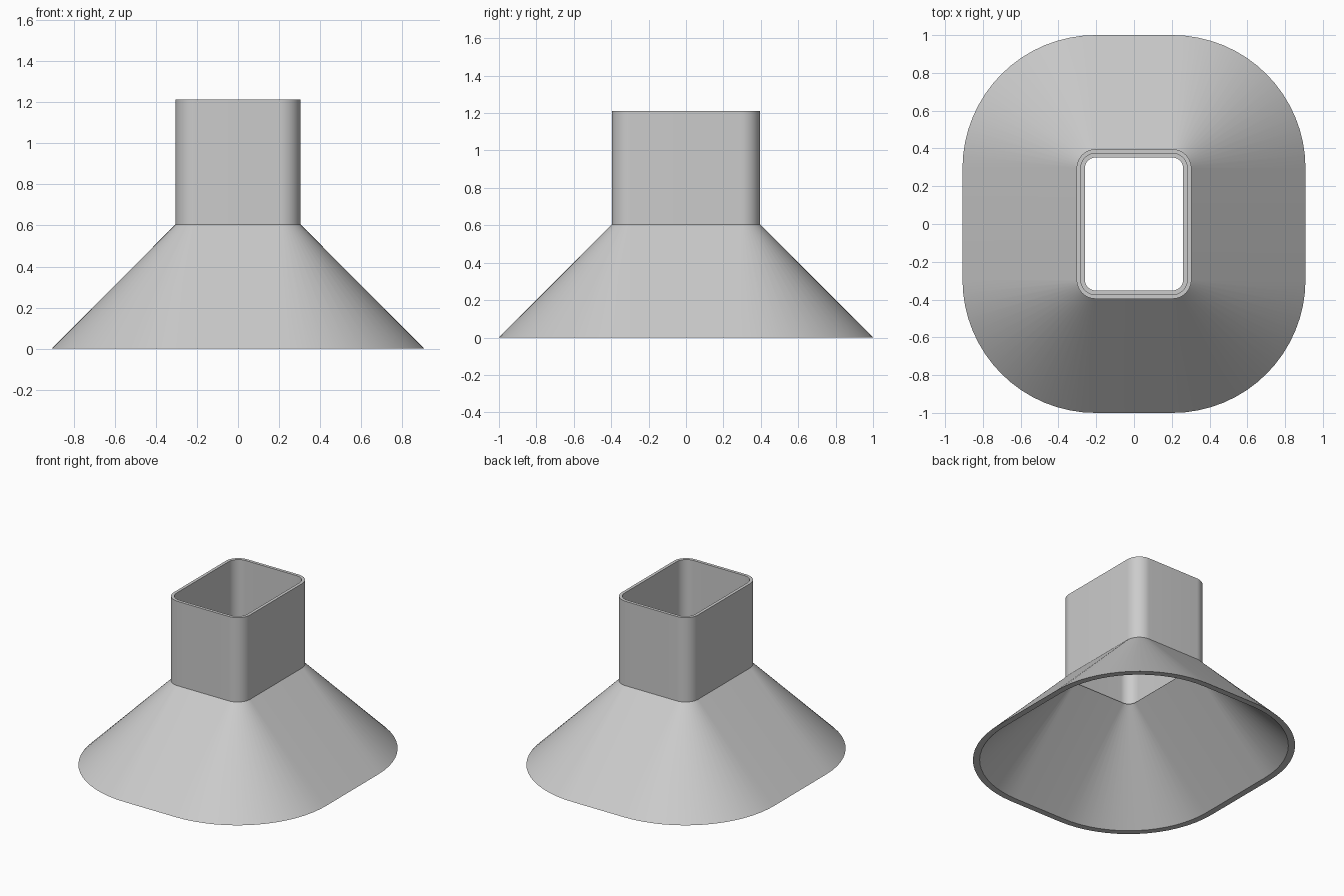
import bpy
import bmesh
from math import cos, sin, pi, radians

cube = bpy.data.objects.get("Cube")
if cube:
    bpy.data.objects.remove(cube, do_unlink=True)

# Every outline is the same core rectangle grown by a corner radius
CORE_X, CORE_Y = 0.203, 0.295
CORNER_STEPS = 16

grey = bpy.data.materials.new("plain_grey")
grey.use_nodes = True
COLOUR = (0.6, 0.6, 0.6, 1)
grey.diffuse_color = COLOUR
grey.node_tree.nodes["Principled BSDF"].inputs["Base Color"].default_value = COLOUR


def rounded_ring(bm, radius, z):
    verts = []
    corners = ((1, 1), (-1, 1), (-1, -1), (1, -1))
    for i, (sx, sy) in enumerate(corners):
        for step in range(CORNER_STEPS + 1):
            a = (i + step / CORNER_STEPS) * pi / 2
            verts.append(bm.verts.new((sx * CORE_X + radius * cos(a),
                                       sy * CORE_Y + radius * sin(a), z)))
    return verts


# Wall section as (corner radius, height), outside up then inside down
section = [
    (0.705, 0.0),    # skirt outer foot
    (0.101, 0.605),  # skirt meets neck
    (0.101, 1.212),  # neck outer rim
    (0.079, 1.212),  # neck inner rim
    (0.079, 0.605),  # inner ledge
    (0.057, 0.605),  # skirt inner throat
    (0.661, 0.0),    # skirt inner foot
]

mesh = bpy.data.meshes.new("flared_duct_hood")
bm = bmesh.new()
rings = [rounded_ring(bm, r, z) for r, z in section]
for k, lower in enumerate(rings):
    upper = rings[(k + 1) % len(rings)]
    for i in range(len(lower)):
        j = (i + 1) % len(lower)
        bm.faces.new((lower[i], lower[j], upper[j], upper[i]))
bmesh.ops.recalc_face_normals(bm, faces=bm.faces)
bm.to_mesh(mesh)
bm.free()
mesh.materials.append(grey)

hood = bpy.data.objects.new("flared_duct_hood", mesh)
bpy.context.collection.objects.link(hood)
bpy.ops.object.select_all(action='DESELECT')
hood.select_set(True)
bpy.context.view_layer.objects.active = hood
bpy.ops.object.shade_smooth_by_angle(angle=radians(30))
